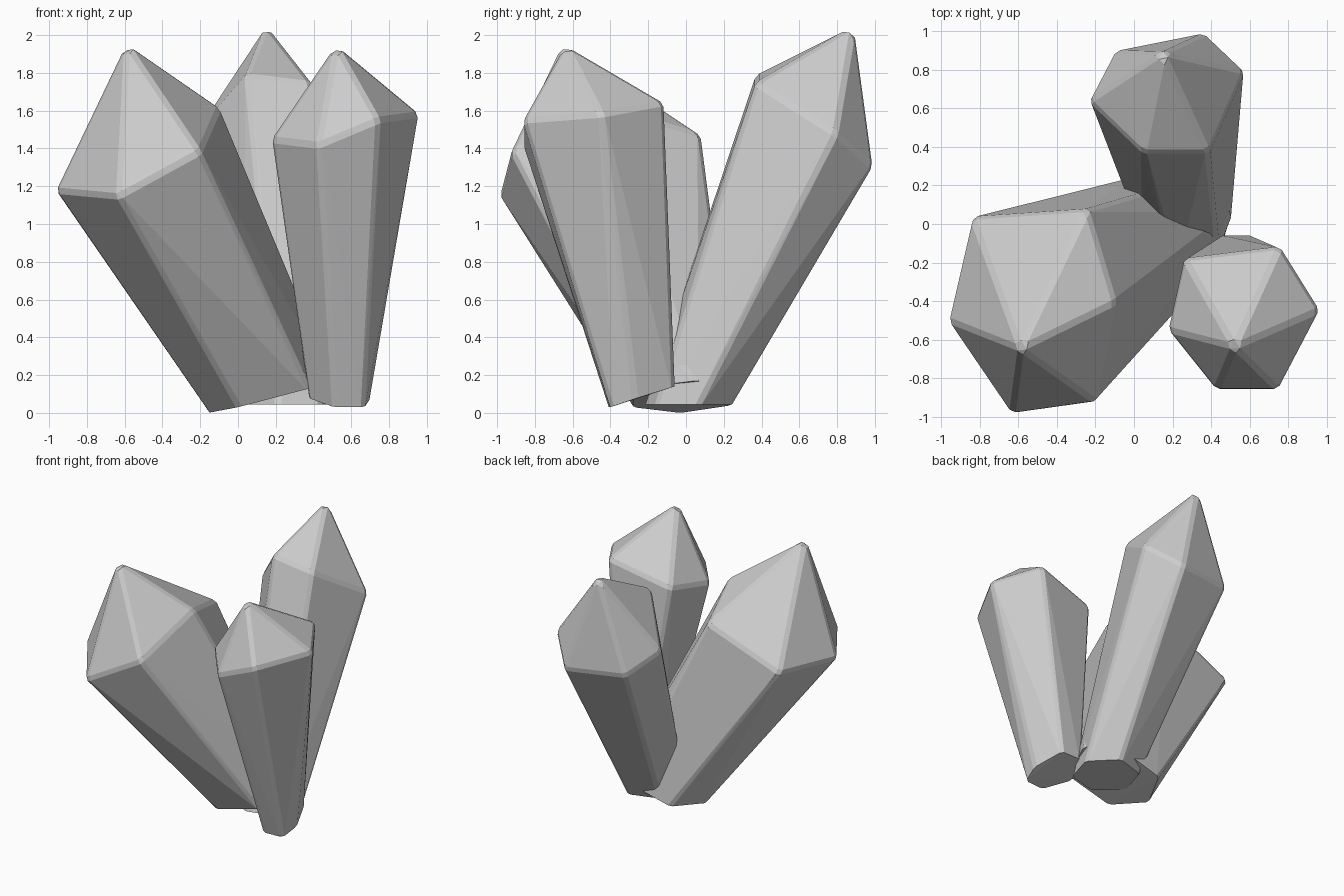
import bpy, bmesh
from mathutils import Vector

if "Cube" in bpy.data.objects:
    bpy.data.objects.remove(bpy.data.objects["Cube"])

CHAMFER = 0.02


def inset(poly, keep):
    """Corners of a face pulled in by the chamfer; 'keep' corners stay on the base line."""
    pts, n = [], len(poly)
    for i, p in enumerate(poly):
        a = (poly[(i + 1) % n] - p).normalized()
        b = (poly[i - 1] - p).normalized()
        if i in keep:
            other = poly[(i + 1) % n] if (i + 1) % n in keep else poly[i - 1]
            pts.append(p + (other - p).normalized() * CHAMFER)
        else:
            pts.append(p + (a + b) * CHAMFER / a.cross(b).length)
    return pts


def crystal(name, base, shoulder, tip):
    """Tapered six-sided shard: base ring, wider tilted shoulder ring, point.
    Hulling the inset faces leaves narrow chamfers along every edge."""
    low = [Vector(p) for p in base]
    mid = sum((Vector(p) for p in shoulder), Vector()) / 6
    top = [mid + (Vector(p) - mid) * 1.035 for p in shoulder]
    apex = Vector(tip)
    points = []
    for i in range(6):
        j = (i + 1) % 6
        points += inset([low[i], low[j], top[j], top[i]], keep=(0, 1))
        points += inset([top[i], top[j], apex], keep=())
    me = bpy.data.meshes.new(name)
    bm = bmesh.new()
    bmesh.ops.convex_hull(bm, input=[bm.verts.new(p) for p in points])
    loose = [v for v in bm.verts if not v.link_faces]
    bmesh.ops.delete(bm, geom=loose, context='VERTS')
    bmesh.ops.recalc_face_normals(bm, faces=bm.faces[:])
    bm.to_mesh(me)
    bm.free()
    ob = bpy.data.objects.new(name, me)
    bpy.context.collection.objects.link(ob)
    return ob


# Large crystal leaning to the front left
crystal("left_crystal",
        [(-.16, -.03, 0), (0, -.28, .03), (.38, -.28, .13),
         (.51, .05, .17), (.35, .25, .14), (-.03, .24, .04)],
        [(-.95, -.5, 1.18), (-.63, -.97, 1.15), (-.21, -.91, 1.38),
         (-.11, -.41, 1.61), (-.25, .06, 1.47), (-.83, .02, 1.23)],
        (-.59, -.65, 1.96))

# Tall crystal leaning to the back
crystal("back_crystal",
        [(.03, -.05, .045), (.1, .18, .045), (.33, .25, .045),
         (.51, .07, .045), (.44, -.16, .045), (.21, -.22, .045)],
        [(-.22, .64, 1.47), (-.09, .89, 1.34), (.36, .98, 1.31),
         (.56, .79, 1.48), (.38, .38, 1.74), (.05, .38, 1.78)],
        (.15, .89, 2.05))

# Slim crystal standing at the front right
crystal("right_crystal",
        [(.37, -.25, .08), (.51, -.41, .03), (.67, -.4, .03),
         (.7, -.27, .075), (.62, -.06, .14), (.44, -.06, .14)],
        [(.19, -.55, 1.45), (.43, -.85, 1.42), (.74, -.85, 1.55),
         (.95, -.45, 1.58), (.75, -.13, 1.64), (.27, -.19, 1.52)],
        (.52, -.64, 1.95))
